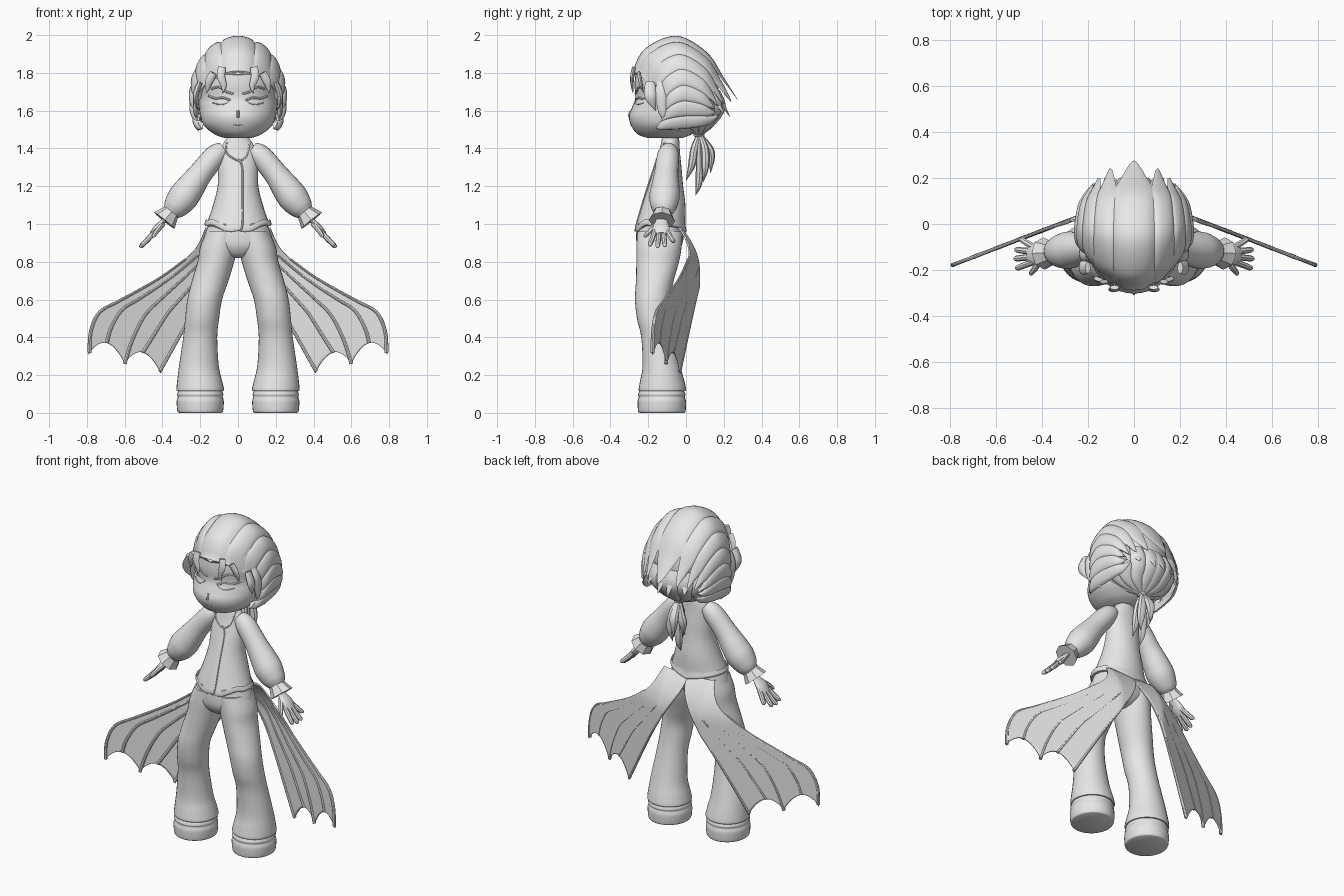
import bpy, bmesh, math
from mathutils import Vector

cube = bpy.data.objects.get("Cube")
if cube:
    bpy.data.objects.remove(cube)

GREY = (0.8, 0.8, 0.8, 1)
clay = bpy.data.materials.new("plain grey")
clay.use_nodes = True
clay.diffuse_color = GREY
clay.node_tree.nodes["Principled BSDF"].inputs["Base Color"].default_value = GREY
parts = []


def spline(rows, k=5):
    """Smooth interpolation through rows of numbers."""
    out = []
    for i in range(len(rows) - 1):
        a, b, c, d = rows[max(i - 1, 0)], rows[i], rows[i + 1], rows[min(i + 2, len(rows) - 1)]
        for j in range(k):
            t = j / k
            out.append(tuple(q + t * ((r - p) / 2 + t * (p - 2.5 * q + 2 * r - s / 2
                       + t * (1.5 * (q - r) + (s - p) / 2))) for p, q, r, s in zip(a, b, c, d)))
    out.append(tuple(rows[-1]))
    return out


def loft(name, rings, mirror=False, closed=True):
    """Skin a list of rings; closed rings get end caps."""
    bm = bmesh.new()
    vs = [[bm.verts.new(p) for p in ring] for ring in rings]
    n = len(rings[0])
    for a, b in zip(vs, vs[1:]):
        for i in range(n if closed else n - 1):
            j = (i + 1) % n
            bm.faces.new((a[i], a[j], b[j], b[i]))
    if closed:
        bm.faces.new(vs[0])
        bm.faces.new(vs[-1])
    bmesh.ops.recalc_face_normals(bm, faces=bm.faces)
    mesh = bpy.data.meshes.new(name)
    bm.to_mesh(mesh)
    bm.free()
    mesh.materials.append(clay)
    ob = bpy.data.objects.new(name, mesh)
    bpy.context.collection.objects.link(ob)
    if mirror:
        ob.modifiers.new("mirror", 'MIRROR').use_mirror_merge = False
    parts.append(ob)
    return ob


def column(name, rows, mirror=False, n=32, warp=None):
    """Stack of ellipses given as (z, cx, cy, rx, ry)."""
    rings = []
    for z, cx, cy, rx, ry in spline(rows):
        ring = []
        for i in range(n):
            a = math.tau * i / n
            p = Vector((cx + rx * math.cos(a), cy + ry * math.sin(a), z))
            ring.append(warp(p) if warp else p)
        rings.append(ring)
    return loft(name, rings, mirror)


def sweep(name, rows, mirror=False, ref=(0, -1, 0), flat=1, n=12, k=5):
    """Tube along (x, y, z, radius) rows, flattened along ref."""
    pts = spline(rows, k)
    rings = []
    for i, row in enumerate(pts):
        p = Vector(row[:3])
        t = Vector(pts[min(i + 1, len(pts) - 1)][:3]) - Vector(pts[max(i - 1, 0)][:3])
        side = t.cross(Vector(ref)).normalized()
        up = side.cross(t).normalized()
        r = max(row[3], 0.001)
        rings.append([p + side * r * math.cos(math.tau * j / n)
                      + up * r * flat * math.sin(math.tau * j / n) for j in range(n)])
    return loft(name, rings, mirror)


def front_y(rows, x, z):
    """Depth of a column's front surface at x, z."""
    rows = sorted(spline(rows))
    cz, cx, cy, rx, ry = min(rows, key=lambda r: abs(r[0] - z))
    return cy - ry * math.sqrt(max(0, 1 - ((x - cx) / rx) ** 2))


def trace(name, rows, line, r, mirror=False):
    """Thin raised line of (x, z) points over a column's front."""
    sweep(name, [(x, front_y(rows, x, z), z, r) for x, z in line], mirror, n=6, k=4)


# Shoes and trousers
column("shoes", [(0, .2, -.128, .112, .118), (.01, .2, -.128, .121, .126), (.06, .2, -.128, .125, .128),
                 (.085, .2, -.128, .119, .122), (.1, .2, -.128, .122, .125), (.13, .2, -.128, .11, .11)], True)
column("trouser_legs", [(.115, .2, -.125, .122, .122), (.125, .2, -.125, .126, .126), (.17, .203, -.126, .119, .117),
                        (.25, .207, -.13, .105, .1), (.4, .2, -.15, .09, .087), (.5, .19, -.17, .09, .09),
                        (.6, .176, -.178, .092, .092), (.7, .147, -.165, .097, .1), (.8, .117, -.15, .097, .113),
                        (.88, .1, -.143, .1, .12), (.96, .08, -.138, .085, .12)], True)
column("trouser_hips", [(.82, 0, -.145, .03, .06), (.84, 0, -.145, .1, .09), (.88, 0, -.142, .182, .116),
                        (.93, 0, -.138, .18, .126), (1, 0, -.135, .155, .125)])

# Waistcoat with a hem that dips front and back
VEST = [(.955, 0, -.133, .172, .128), (.965, 0, -.133, .178, .135), (1, 0, -.133, .166, .13),
        (1.1, 0, -.118, .132, .115), (1.2, 0, -.108, .108, .093), (1.3, 0, -.097, .105, .073),
        (1.38, 0, -.088, .1, .056), (1.42, 0, -.084, .082, .05), (1.455, 0, -.082, .058, .045)]


def hem(p):
    if p.z < 1:
        p.z += .035 * abs(p.x) / .17 - .01 * (p.y < -.2) * math.cos(40 * abs(abs(p.x) - .06))
    return p


column("waistcoat", VEST, warp=hem)
trace("placket_edge", VEST, [(.0, 1.345), (.022, 1.3), (.024, 1.15), (.024, 1), (.01, .962)], .005)
trace("neckline", VEST, [(-.06, 1.43), (-.062, 1.38), (-.03, 1.35), (.01, 1.335), (.045, 1.36), (.062, 1.43)], .005)
column("neck", [(1.4, 0, -.08, .05, .045), (1.45, 0, -.08, .045, .042), (1.52, 0, -.08, .05, .05)])

# Sleeves, cuffs and hands
sweep("sleeves", [(.075, -.09, 1.395, .04), (.12, -.095, 1.362, .058), (.2, -.105, 1.265, .064),
                  (.255, -.11, 1.19, .076), (.295, -.115, 1.135, .08), (.335, -.12, 1.085, .065),
                  (.355, -.125, 1.06, .046)], True, n=24)
sweep("cuffs", [(.345, -.125, 1.072, .044), (.36, -.125, 1.055, .05), (.39, -.128, 1.018, .07)], True, n=8, k=2)
ACROSS = (.7, 0, .7)
sweep("palms", [(.37, -.13, 1.04, .025), (.4, -.13, 1.01, .034), (.43, -.132, .975, .046),
                (.455, -.132, .945, .036)], True, ACROSS, .42)
for name, y0, y1, length in (("index_fingers", -.165, -.19, .082), ("middle_fingers", -.142, -.15, .09),
                             ("ring_fingers", -.12, -.112, .086), ("little_fingers", -.1, -.068, .062)):
    x, z = .435, .965
    sweep(name, [(x, y0, z, .014), (x + length * .45, (y0 + y1) / 2, z - length * .5, .014),
                 (x + length * .85, y1, z - length * .9, .012), (x + length * .92, y1, z - length, .003)],
          True, ACROSS, n=8)
sweep("thumbs", [(.4, -.145, 1.0, .016), (.425, -.185, .97, .014), (.445, -.213, .94, .011),
                 (.45, -.22, .93, .003)], True, ACROSS, n=8)

# Wing-shaped coat tails with scalloped hems
INNER = spline([(0, .97), (.015, .89), (.13, .7), (.25, .5), (.41, .21)], 10)
OUTER = spline([(.17, .98), (.24, .85), (.43, .705), (.62, .6), (.765, .5), (.79, .31)], 8)


def tail_point(s, t):
    (xa, za), (xb, zb) = INNER[s], OUTER[s]
    x, z = xa + (xb - xa) * t, za + (zb - za) * t
    z += .085 * abs(math.sin(math.tau * t)) ** .8 * (s / 40) ** 5
    y = .07 - .25 * max(0, x - .15) / .65 - .075 * (max(0, z - .75) / .2) ** 2
    return Vector((x, y, z))


tails = loft("coat_tails", [[tail_point(s, t / 32) for t in range(33)] for s in range(41)], True, False)
shell = tails.modifiers.new("thickness", 'SOLIDIFY')
shell.thickness, shell.offset = .008, 0
for i, t in enumerate((.01, .25, .5, .75, .99)):
    sweep("tail_rib_%d" % i, [(*(tail_point(s, t) - Vector((0, .003, 0))), .004 + .00015 * s)
                              for s in range(10, 41, 5)], True, n=8)

# Head and face
HEAD = [(1.455, 0, -.11, .07, .09), (1.475, 0, -.113, .125, .143), (1.52, 0, -.1, .18, .19),
        (1.57, 0, -.086, .2, .216), (1.62, 0, -.068, .207, .217), (1.67, 0, -.049, .21, .219),
        (1.75, 0, -.051, .215, .221), (1.85, 0, -.055, .195, .195), (1.93, 0, -.05, .13, .12)]
column("head", HEAD, n=40)
trace("eyebrows", HEAD, [(.025, 1.69), (.06, 1.7), (.1, 1.725), (.14, 1.715)], .006, True)
trace("upper_lashes", HEAD, [(.04, 1.655), (.08, 1.668), (.12, 1.665), (.155, 1.68)], .006, True)
trace("lower_lashes", HEAD, [(.05, 1.645), (.09, 1.632), (.135, 1.642)], .003, True)
trace("nose", HEAD, [(0, 1.6), (0, 1.58), (0, 1.565)], .007)
trace("mouth", HEAD, [(-.022, 1.525), (0, 1.522), (.022, 1.525)], .003)

# Swept-back hair: (half width, y, centre z, height, side setback)
SWEEP = spline([(.225, -.28, 1.61, .2, .17), (.247, -.215, 1.645, .275, .14), (.25, -.05, 1.67, .314, .04),
                (.235, .11, 1.65, .25, -.03), (.21, .2, 1.62, .15, -.07), (.19, .275, 1.605, .05, -.12)], 6)


def hair_lock(name, angle, half, mirror):
    rings = []
    last = len(SWEEP) - 1
    for i, (w, y, cz, h, pull) in enumerate(SWEEP):
        s = i / last
        width = half * max(.02, min(1, (1 - s) / .3) ** .8)
        puff = .06 * min(1, .4 + i / 3)
        ring = []
        for j in range(-4, 6):
            u = j / 4 if j < 5 else 0
            a = math.radians(angle + u * width)
            k = .98 + puff * math.sqrt(max(0, 1 - u * u)) if j < 5 else .9 + .08 * s
            ring.append((w * k * math.sin(a), y + pull * math.sin(a) ** 2 - .008 * (k > 1) * (i == 0),
                         cz + h * k * math.cos(a)))
        rings.append(ring)
    loft(name, rings, mirror)


hair_lock("hair_crown", 0, 23, False)
for i, (angle, half) in enumerate(((33, 13), (53, 11), (70, 10), (86, 9), (101, 9), (115, 8))):
    hair_lock("hair_side_%d" % i, angle, half, True)

# Lower hair gathered into a tied tail
for i, deg in enumerate((8, 32, 56, 80, 104)):
    a = math.radians(deg)
    sx, cy = math.sin(a), math.cos(a)
    sweep("gathered_hair_%d" % i, [(.2 * sx, .16 * cy, 1.7, .045), (.207 * sx, .01 + .175 * cy, 1.62, .052),
                                   (.15 * sx, .03 + .11 * cy, 1.54, .042), (.015 * sx, .07 + .015 * cy, 1.475, .012)],
          True, (sx, cy, 0), .5)
    sweep("hair_flick_%d" % i, [(.19 * sx, .16 * cy, 1.7, .02), (.22 * sx, .01 + .19 * cy, 1.63, .022),
                                (.24 * sx, .02 + .215 * cy, 1.565 + .02 * (i % 2), .001)],
          True, (sx, cy, 0), .4, n=8)
column("hair_tie", [(1.46, 0, .068, .016, .018), (1.467, 0, .068, .026, .028), (1.48, 0, .068, .026, .028),
                    (1.488, 0, .068, .016, .018)], n=16)
for i, (x, y, z) in enumerate(((0, .05, 1.15), (.035, .09, 1.22), (-.04, .07, 1.26), (-.01, .13, 1.27), (.01, 0, 1.23))):
    sweep("hair_tail_%d" % i, [(0, .07, 1.48, .012), (x * .6, .045 + y * .6, 1.4, .026),
                               (x, .03 + y * .8, z + .08, .024), (x * .8, y, z, .001)], flat=.8, n=8)

# Fringe curls and sideburns
sweep("fringe_curls", [(.085, -.275, 1.83, .02), (.09, -.285, 1.78, .022), (.075, -.285, 1.73, .014),
                       (.085, -.28, 1.69, .001)], True, flat=.5, n=8)
sweep("fringe_wisps", [(.13, -.25, 1.8, .02), (.155, -.24, 1.75, .02), (.165, -.225, 1.69, .001)], True, flat=.5, n=8)
for i, (y, z) in enumerate(((-.19, 1.6), (-.13, 1.54), (-.07, 1.49))):
    sweep("sideburn_%d" % i, [(.2, y, 1.75, .026), (.222, y, 1.69, .032), (.222, y + .01, z + .05, .024),
                              (.208, y + .03, z, .001)], True, (1, 0, 0), .5, n=8)

# Smooth shading that keeps seams sharp
for ob in bpy.context.selected_objects:
    ob.select_set(False)
for ob in parts:
    ob.select_set(True)
bpy.context.view_layer.objects.active = parts[0]
bpy.ops.object.shade_smooth_by_angle(angle=math.radians(40))
